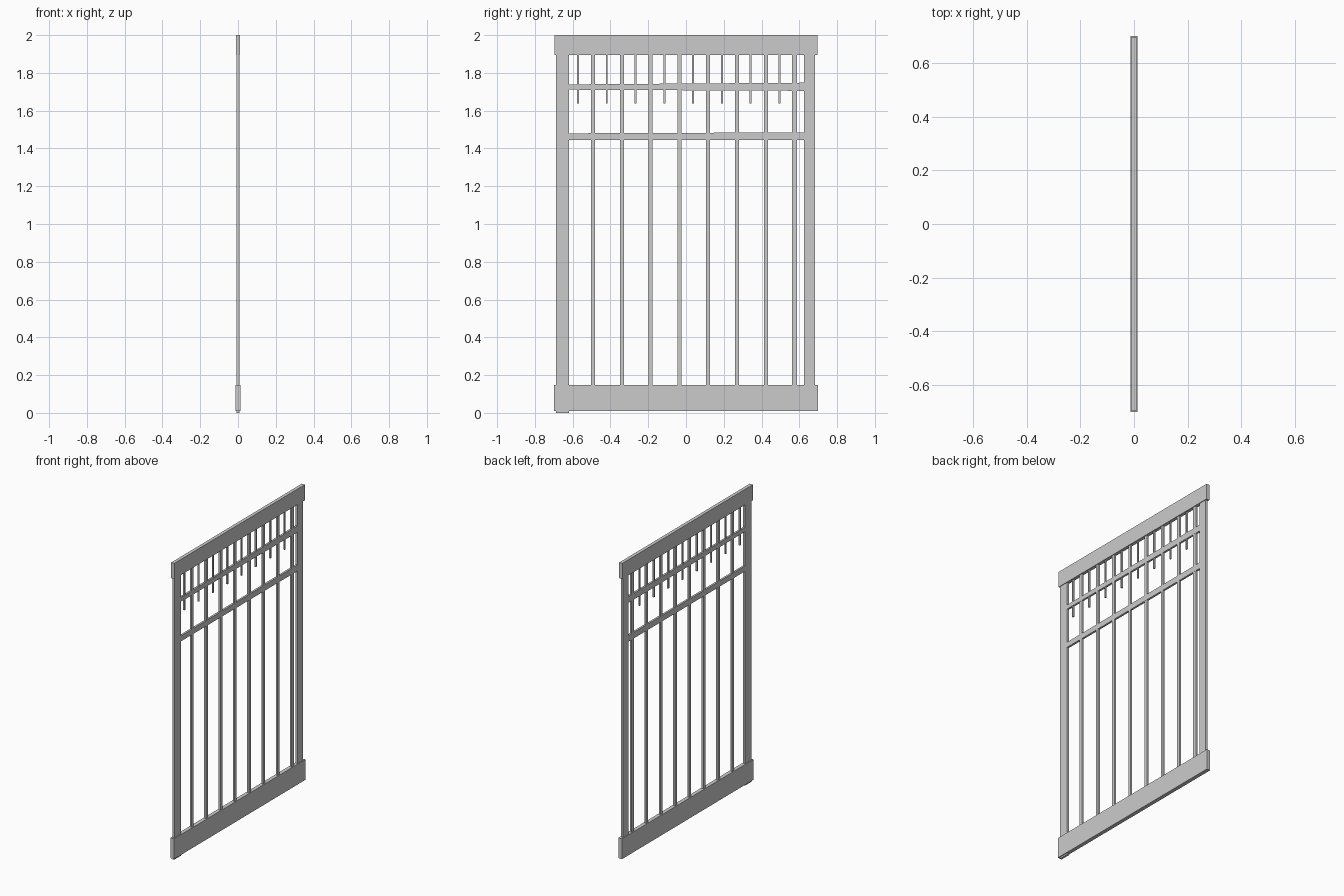
import bpy
import bmesh

cube = bpy.data.objects.get("Cube")
if cube:
    bpy.data.objects.remove(cube, do_unlink=True)

grey = bpy.data.materials.new("plain grey")
grey.use_nodes = True
colour = (0.6, 0.6, 0.6, 1.0)
grey.diffuse_color = colour
grey.node_tree.nodes["Principled BSDF"].inputs["Base Color"].default_value = colour


def panel(name, outline, depth):
    """Extrude a (y, z) outline to a slab centred on x = 0."""
    bm = bmesh.new()
    face = bm.faces.new([bm.verts.new((-depth / 2, y, z)) for y, z in outline])
    grown = bmesh.ops.extrude_face_region(bm, geom=[face])["geom"]
    moved = [g for g in grown if isinstance(g, bmesh.types.BMVert)]
    bmesh.ops.translate(bm, verts=moved, vec=(depth, 0, 0))
    bmesh.ops.recalc_face_normals(bm, faces=bm.faces)
    mesh = bpy.data.meshes.new(name)
    bm.to_mesh(mesh)
    bm.free()
    mesh.materials.append(grey)
    obj = bpy.data.objects.new(name, mesh)
    bpy.context.collection.objects.link(obj)
    return obj


def board(name, y0, y1, z0, z1, depth):
    return panel(name, [(y0, z0), (y1, z0), (y1, z1), (y0, z1)], depth)


# Wide top and bottom boards
board("top_board", -0.695, 0.695, 1.895, 2.0, 0.023)
board("bottom_board", -0.70, 0.70, 0.01, 0.147, 0.026)

# Side posts
board("near_post", -0.688, -0.619, 0.0, 1.92, 0.014)
board("far_post", 0.624, 0.682, 0.02, 1.92, 0.014)

# Cross rails, slightly uneven along their length
panel("upper_rail", [(-0.63, 1.711), (0.63, 1.705), (0.63, 1.748), (-0.63, 1.739)], 0.0135)
panel("lower_rail", [(-0.63, 1.444), (0.63, 1.444), (0.63, 1.485), (-0.63, 1.48)], 0.0135)

# Long bars alternating with short hanging bars
spacing = 0.1524
for i in range(8):
    y = -0.492 + i * spacing
    half = 0.0105 if i < 7 else 0.013
    board(f"long_bar_{i + 1}", y - half, y + half, 0.13, 1.91, 0.013)
    y = -0.572 + i * spacing
    board(f"short_bar_{i + 1}", y - 0.005, y + 0.005, 1.637, 1.91, 0.010)
